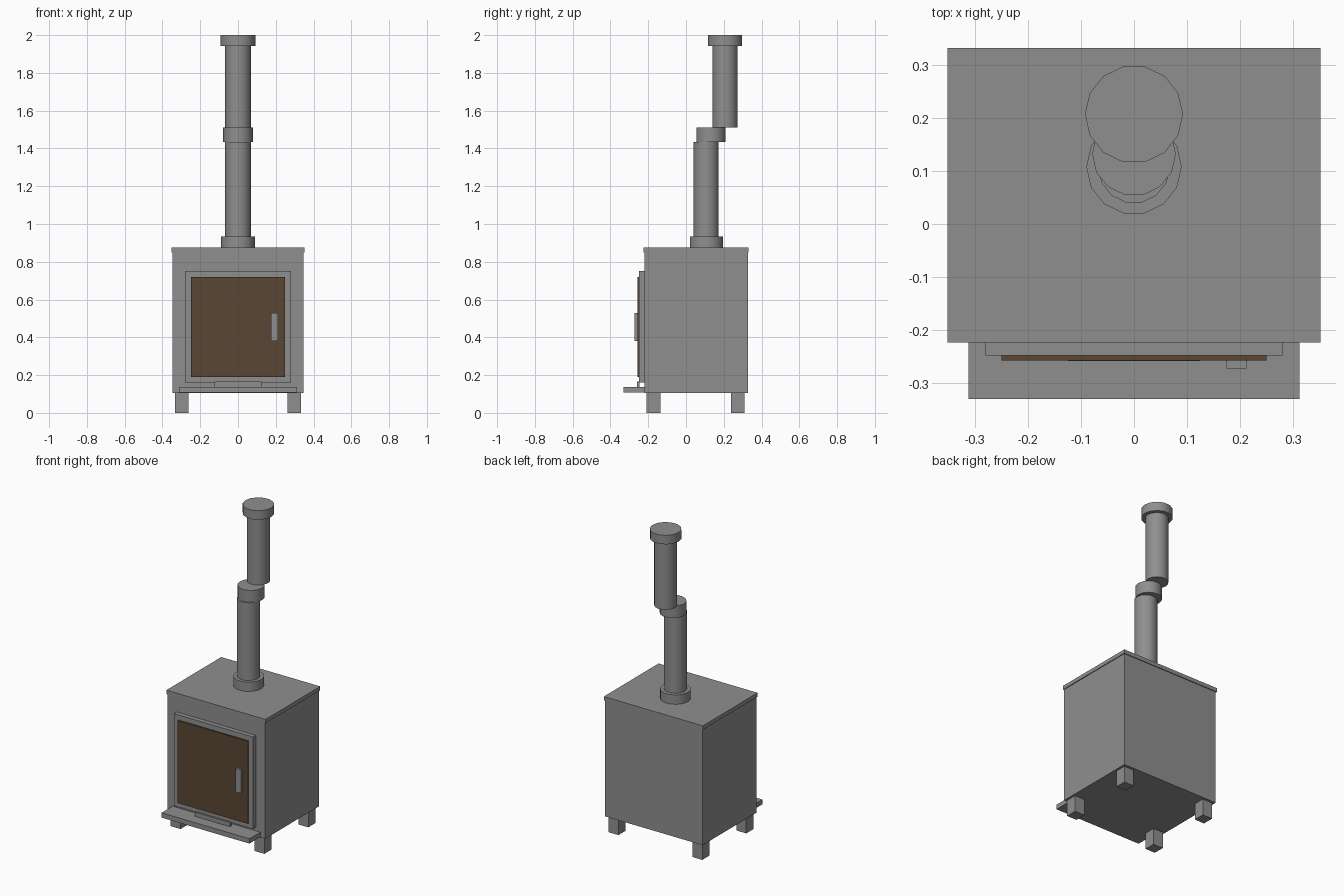
import bpy
import math

if "Cube" in bpy.data.objects:
    bpy.data.objects.remove(bpy.data.objects["Cube"])


def material(name, rgb):
    m = bpy.data.materials.new(name)
    m.diffuse_color = (*rgb, 1.0)
    m.use_nodes = True
    m.node_tree.nodes["Principled BSDF"].inputs["Base Color"].default_value = m.diffuse_color
    return m


steel = material("grey_steel", (0.275, 0.275, 0.275))
glass = material("brown_glass", (0.102, 0.061, 0.034))


def box(name, x0, x1, y0, y1, z0, z1, mat=steel):
    """Axis-aligned box between two corners."""
    bpy.ops.mesh.primitive_cube_add(
        size=1, location=((x0 + x1) / 2, (y0 + y1) / 2, (z0 + z1) / 2))
    o = bpy.context.object
    o.name = name
    o.scale = (x1 - x0, y1 - y0, z1 - z0)
    bpy.ops.object.transform_apply(location=False, rotation=False, scale=True)
    o.data.materials.append(mat)
    return o


def pipe(name, r, y, z0, z1):
    """Upright 14-sided flue section with a corner pointing along x."""
    bpy.ops.mesh.primitive_cylinder_add(
        vertices=14, radius=r, depth=z1 - z0,
        location=(0, y, (z0 + z1) / 2), rotation=(0, 0, math.pi / 2))
    o = bpy.context.object
    o.name = name
    o.data.materials.append(steel)
    bpy.ops.object.shade_smooth_by_angle(angle=math.radians(35))
    return o


# Firebox and overhanging top plate
box("firebox", -0.347, 0.347, -0.219, 0.327, 0.105, 0.85)
box("top_plate", -0.352, 0.352, -0.224, 0.332, 0.85, 0.875)

# Four square legs
for side in (-1, 1):
    for y, end in ((-0.172, "front"), (0.274, "back")):
        x = side * 0.298
        box(f"{end}_leg", x - 0.035, x + 0.035, y - 0.036, y + 0.036, 0, 0.105)

# Ash shelf and air vent slider
box("ash_shelf", -0.312, 0.312, -0.33, -0.219, 0.107, 0.138)
box("vent_slider", -0.125, 0.125, -0.259, -0.245, 0.138, 0.165)

# Door frame, glass and handle
box("door_frame", -0.28, 0.28, -0.248, -0.219, 0.16, 0.752)
box("door_glass", -0.25, 0.25, -0.258, -0.248, 0.19, 0.72, glass)
box("door_handle", 0.175, 0.212, -0.273, -0.258, 0.38, 0.53)

# Stepped flue
pipe("flue_base_collar", 0.09, 0.108, 0.875, 0.935)
pipe("lower_flue", 0.068, 0.107, 0.935, 1.435)
pipe("middle_collar", 0.079, 0.132, 1.433, 1.51)
pipe("upper_flue", 0.068, 0.207, 1.51, 1.942)
pipe("flue_cap", 0.0925, 0.207, 1.942, 2.0)
